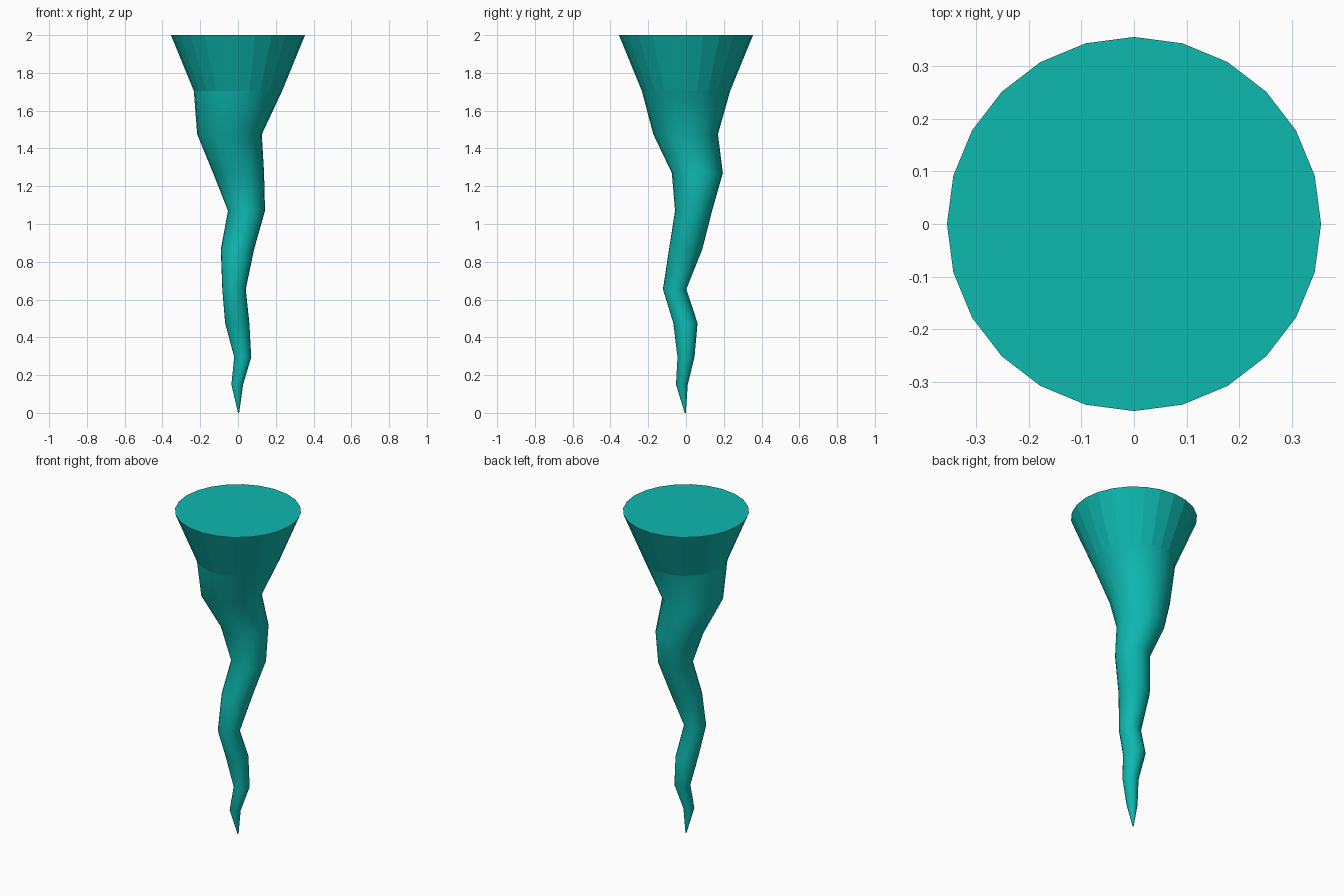
import bpy, bmesh, math

if "Cube" in bpy.data.objects:
    bpy.data.objects.remove(bpy.data.objects["Cube"])

SIDES = 24
# (z, centre x, centre y, radius) up the twisting funnel
RINGS = [
    (0.0, 0.003, -0.004, 0.003),
    (0.15, -0.004, -0.022, 0.031),
    (0.295, 0.025, 0.0, 0.045),
    (0.475, -0.004, -0.003, 0.064),
    (0.655, -0.021, -0.06, 0.062),
    (0.865, -0.003, -0.002, 0.088),
    (1.07, 0.045, 0.04, 0.098),
    (1.27, 0.003, 0.06, 0.135),
    (1.475, -0.045, -0.002, 0.171),
    (1.705, 0.0, 0.0, 0.234),
    (2.0, 0.0, 0.0, 0.355),
]

bm = bmesh.new()
loops = []
for z, cx, cy, r in RINGS:
    loops.append([bm.verts.new((cx + r * math.cos(2 * math.pi * i / SIDES),
                                cy + r * math.sin(2 * math.pi * i / SIDES), z))
                  for i in range(SIDES)])

# Smooth twisting body, flat-faced top cone
for k, (a, b) in enumerate(zip(loops, loops[1:])):
    for i in range(SIDES):
        j = (i + 1) % SIDES
        f = bm.faces.new((a[i], a[j], b[j], b[i]))
        f.smooth = k < len(RINGS) - 2

# Caps
bm.faces.new(loops[-1])
bm.faces.new(loops[0][::-1])

mesh = bpy.data.meshes.new("tornado_funnel")
bm.to_mesh(mesh)
bm.free()
funnel = bpy.data.objects.new("tornado_funnel", mesh)
bpy.context.collection.objects.link(funnel)

mat = bpy.data.materials.new("teal")
mat.diffuse_color = (0.004, 0.48, 0.43, 1)
mat.use_nodes = True
mat.node_tree.nodes["Principled BSDF"].inputs["Base Color"].default_value = mat.diffuse_color
mesh.materials.append(mat)
